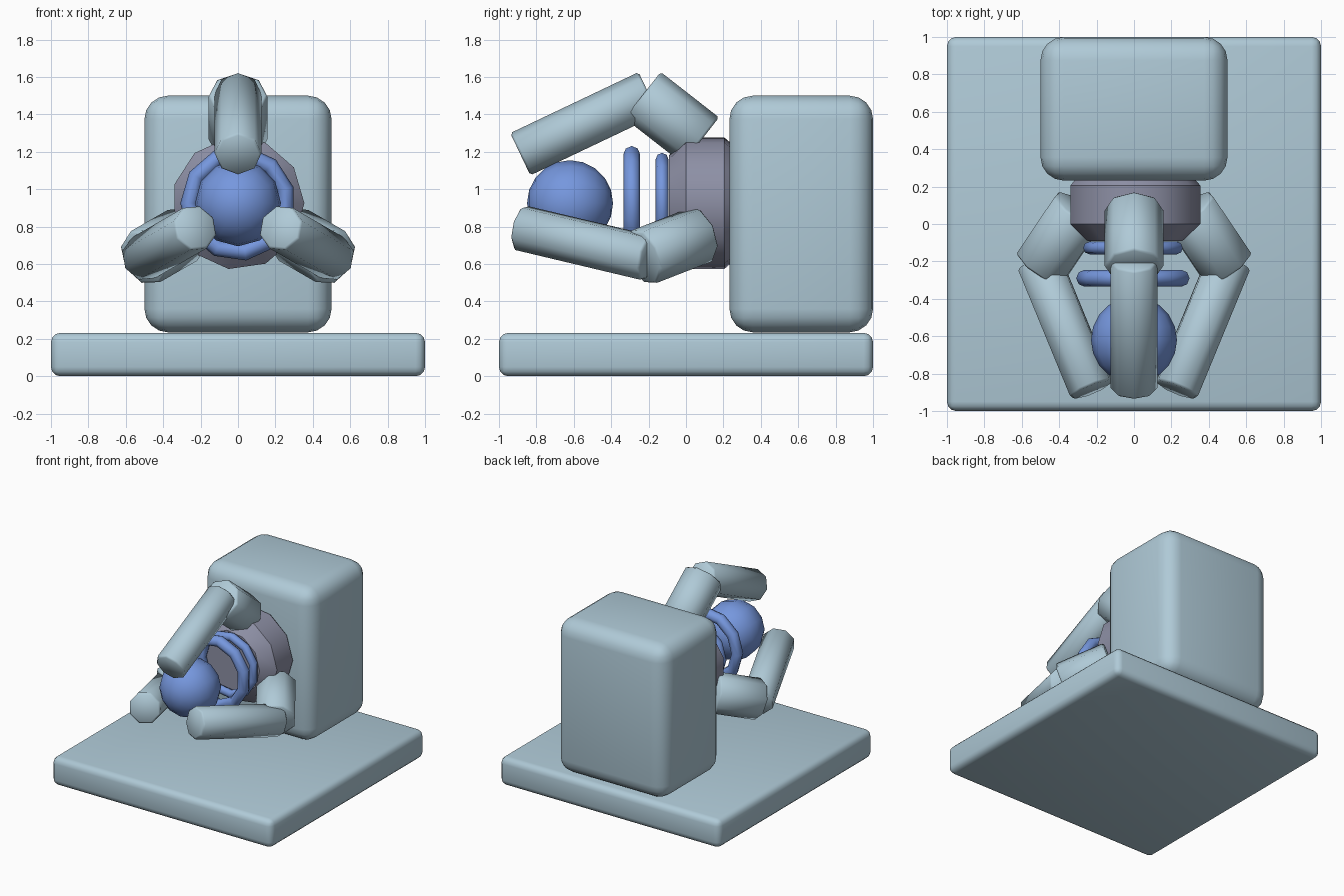
import bpy, bmesh, math
from mathutils import Vector, Matrix

if "Cube" in bpy.data.objects:
    bpy.data.objects.remove(bpy.data.objects["Cube"])

AXIS_Z = 0.925  # height of the gripper axis


def material(name, rgb):
    m = bpy.data.materials.new(name)
    m.diffuse_color = (*rgb, 1)
    m.use_nodes = True
    m.node_tree.nodes["Principled BSDF"].inputs["Base Color"].default_value = m.diffuse_color
    return m


SHELL = material("pale_blue_grey", (0.43, 0.59, 0.68))
HUB = material("slate_grey", (0.27, 0.28, 0.38))
BLUE = material("bright_blue", (0.18, 0.31, 0.73))


def finish(bm, name, mat, angle=35):
    bmesh.ops.recalc_face_normals(bm, faces=bm.faces)
    me = bpy.data.meshes.new(name)
    bm.to_mesh(me)
    bm.free()
    me.materials.append(mat)
    ob = bpy.data.objects.new(name, me)
    bpy.context.collection.objects.link(ob)
    bpy.ops.object.select_all(action='DESELECT')
    ob.select_set(True)
    bpy.context.view_layer.objects.active = ob
    bpy.ops.object.shade_smooth_by_angle(angle=math.radians(angle))
    return ob


def rounded_box(name, lo, hi, bevel, segs, mat):
    lo, hi = Vector(lo), Vector(hi)
    bm = bmesh.new()
    bmesh.ops.create_cube(bm, size=1)
    bmesh.ops.scale(bm, vec=hi - lo, verts=bm.verts)
    bmesh.ops.translate(bm, vec=(lo + hi) / 2, verts=bm.verts)
    bmesh.ops.bevel(bm, geom=bm.edges[:], offset=bevel, segments=segs,
                    profile=0.5, affect='EDGES')
    finish(bm, name, mat)


def lathe(name, profile, sides, mat, start=0.0, closed=False, angle=35):
    """Spin (y, radius) points around the gripper axis."""
    bm = bmesh.new()
    loops = []
    for y, r in profile:
        a = [start + 2 * math.pi * i / sides for i in range(sides)]
        loops.append([bm.verts.new((r * math.cos(t), y, AXIS_Z + r * math.sin(t))) for t in a])
    pairs = list(zip(loops, loops[1:]))
    if closed:
        pairs.append((loops[-1], loops[0]))
    else:
        bm.faces.new(loops[0])
        bm.faces.new(loops[-1])
    for p, q in pairs:
        for i in range(sides):
            j = (i + 1) % sides
            bm.faces.new((p[i], p[j], q[j], q[i]))
    finish(bm, name, mat, angle)


def ring(name, y, major, minor):
    prof = [(y + minor * math.cos(k * math.pi / 4), major + minor * math.sin(k * math.pi / 4))
            for k in range(8)]
    lathe(name, prof, 11, BLUE, start=math.pi, closed=True, angle=50)


def segment(name, a, b, radius, turn):
    """Eight-sided finger bar between two (y, radial) points, turned about the axis."""
    a, b = Vector((0, a[0], a[1])), Vector((0, b[0], b[1]))
    d = b - a
    bm = bmesh.new()
    bmesh.ops.create_cone(bm, cap_ends=True, segments=8, radius1=radius,
                          radius2=radius, depth=d.length)
    caps = [e for e in bm.edges if any(len(f.verts) > 4 for f in e.link_faces)]
    bmesh.ops.bevel(bm, geom=caps, offset=0.012, segments=1, affect='EDGES')
    # local z follows the bar, local x stays sideways
    z = d.normalized()
    x = Vector((1, 0, 0))
    rot = Matrix((x, z.cross(x), z)).transposed().to_4x4()
    bm.transform(Matrix.Translation((0, 0, AXIS_Z)) @ Matrix.Rotation(turn, 4, 'Y')
                 @ Matrix.Translation((a + b) / 2) @ rot)
    finish(bm, name, SHELL, 46)


# base and housing
rounded_box("base_plate", (-1, -1, 0), (1, 1, 0.232), 0.05, 3, SHELL)
rounded_box("housing", (-0.5, 0.232, 0.235), (0.5, 1, 1.5), 0.125, 4, SHELL)

# hub with chamfered front and back rims
lathe("hub", [(0.24, 0.325), (0.205, 0.355), (0.0, 0.355), (-0.09, 0.26)], 11, HUB)

# two rings and the ball on the axis
ring("rear_ring", -0.128, 0.238, 0.034)
ring("front_ring", -0.29, 0.264, 0.045)
bm = bmesh.new()
bmesh.ops.create_uvsphere(bm, u_segments=12, v_segments=10, radius=0.23)
bm.transform(Matrix.Translation((0, -0.62, AXIS_Z)) @ Matrix.Rotation(math.pi / 2, 4, 'X'))
finish(bm, "ball", BLUE, 60)

# three two-part fingers around the axis
for i, side in enumerate(("top", "right", "left")):
    turn = i * 2 * math.pi / 3
    segment(side + "_finger_inner", (0.08, 0.335), (-0.232, 0.578), 0.157, turn)
    segment(side + "_finger_outer", (-0.2, 0.588), (-0.886, 0.262), 0.125, turn)
